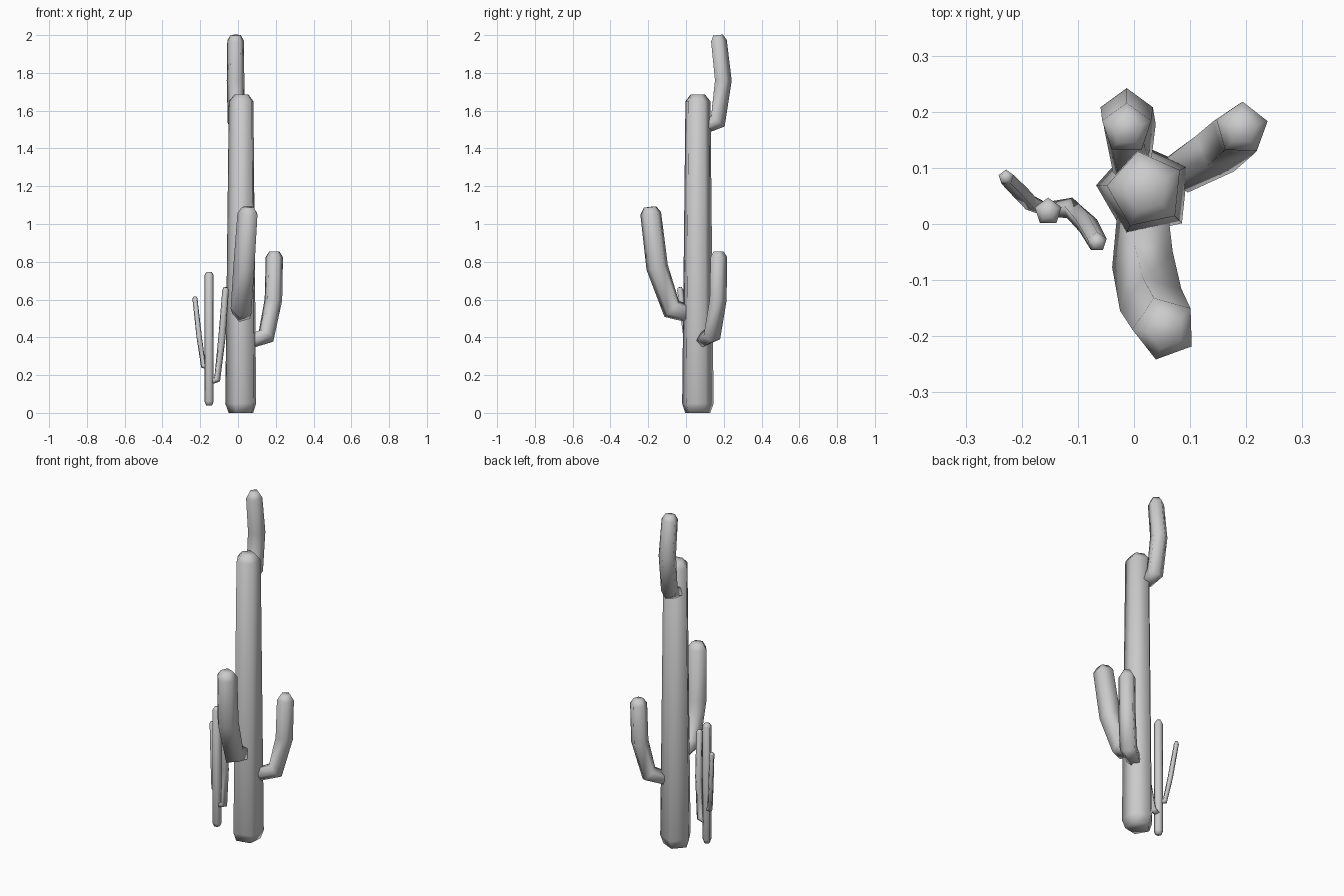
import bpy, bmesh
from math import cos, sin, radians
from mathutils import Vector

if "Cube" in bpy.data.objects:
    bpy.data.objects.remove(bpy.data.objects["Cube"])

UP = Vector((0, 0, 1))


def stem(name, path, phase, sides=5):
    """Five-sided tube through (x, y, z, radius) stations, closed at both ends."""
    pts = [Vector(p[:3]) for p in path]
    bm = bmesh.new()
    rings = []
    for i, p in enumerate(pts):
        before = (p - pts[i - 1]).normalized() if i else Vector()
        after = (pts[i + 1] - p).normalized() if i < len(pts) - 1 else Vector()
        turn = UP.rotation_difference((before + after).normalized())
        ring = []
        for k in range(sides):
            a = radians(phase + 360 * k / sides)
            ring.append(bm.verts.new(p + turn @ (Vector((cos(a), sin(a), 0)) * path[i][3])))
        rings.append(ring)
    for lo, hi in zip(rings, rings[1:]):
        for k in range(sides):
            n = (k + 1) % sides
            bm.faces.new((lo[k], lo[n], hi[n], hi[k]))
    bm.faces.new(rings[0][::-1])
    bm.faces.new(rings[-1])
    for f in bm.faces:
        f.smooth = True
    mesh = bpy.data.meshes.new(name)
    bm.to_mesh(mesh)
    bm.free()
    obj = bpy.data.objects.new(name, mesh)
    bpy.context.collection.objects.link(obj)
    return obj


# Large cactus: trunk with narrowed foot and domed tip
stem("trunk", [(.02, .06, 0, .07), (.02, .06, .05, .088),
               (.021, .061, 1.65, .07), (.021, .061, 1.685, .04)], 30)

# Large cactus: three upturned arms
stem("upper_back_arm", [(-.005, .09, 1.51, .035), (-.008, .165, 1.545, .049),
                        (-.013, .193, 1.76, .049), (-.013, .17, 1.97, .046),
                        (-.013, .167, 2.0, .028)], 18)
stem("front_arm", [(.02, .02, .525, .05), (.021, -.075, .55, .06),
                   (.036, -.152, .77, .061), (.055, -.186, 1.055, .058),
                   (.056, -.19, 1.09, .034)], 38)
stem("right_arm", [(.075, .09, .385, .04), (.15, .135, .41, .05),
                   (.187, .166, .6, .049), (.192, .17, .825, .048),
                   (.192, .17, .855, .028)], 16)

# Small cactus: stalk
stem("small_stalk", [(-.153, .022, .04, .017), (-.153, .022, .06, .025),
                     (-.153, .022, .73, .025), (-.153, .022, .745, .015)], 18)

# Small cactus: two thin arms
stem("small_left_arm", [(-.155, .025, .24, .012), (-.184, .038, .25, .015),
                        (-.205, .06, .4, .015), (-.228, .083, .605, .014),
                        (-.229, .084, .615, .009)], 18)
stem("small_right_arm", [(-.145, .025, .165, .016), (-.11, .027, .178, .02),
                         (-.085, .002, .4, .02), (-.066, -.032, .65, .018),
                         (-.065, -.034, .665, .011)], 18)
